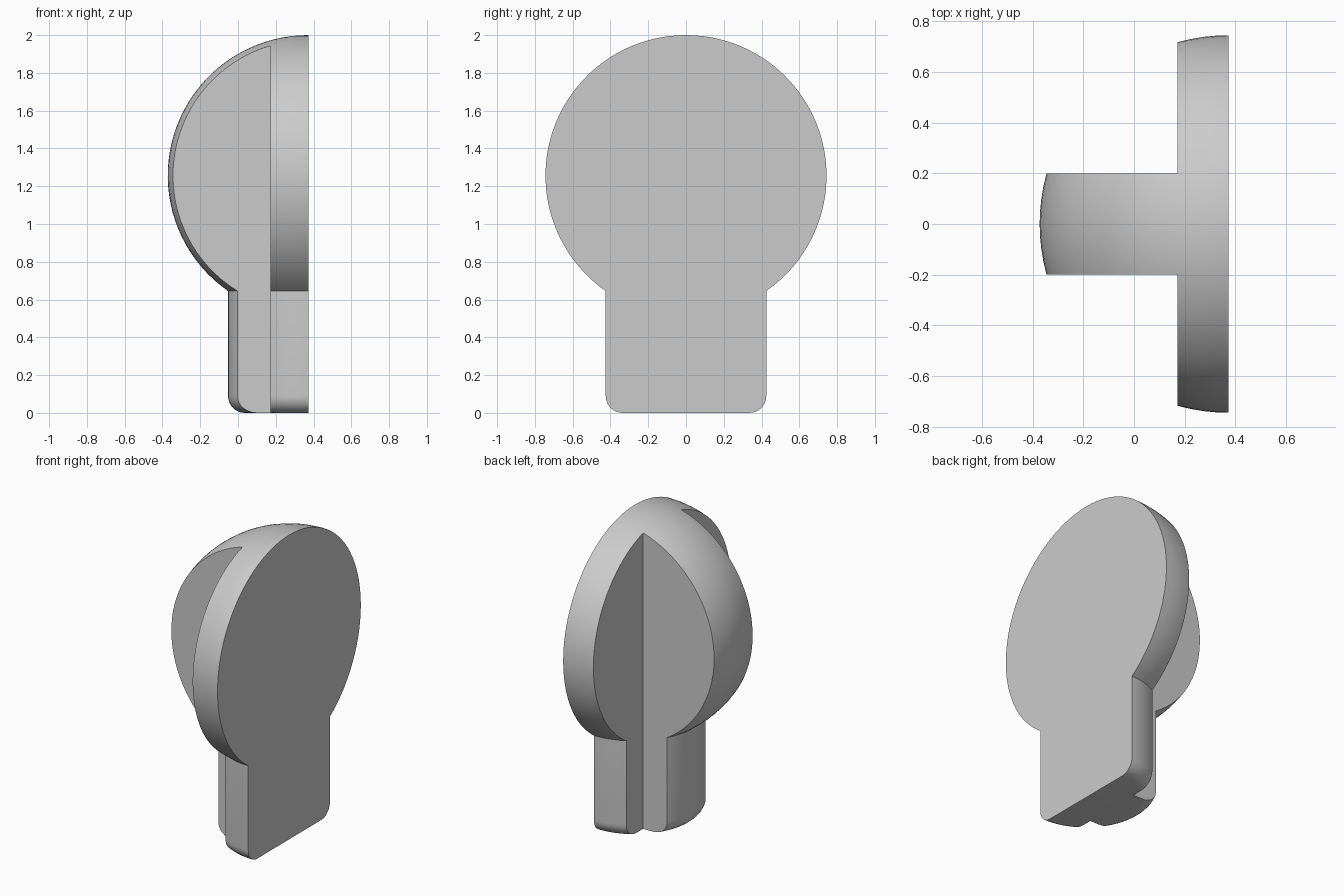
import bpy
import bmesh
from math import sin, cos, pi, sqrt, asin
from mathutils import Vector

if "Cube" in bpy.data.objects:
    bpy.data.objects.remove(bpy.data.objects["Cube"])

AXIS_X = 0.372     # flat side, holds the axis of revolution
BALL_R, BALL_Z = 0.744, 1.256
NECK_R, FILLET = 0.425, 0.09
SLAB = 0.2         # plate thickness and rib half width

grey = bpy.data.materials.new("light grey")
grey.use_nodes = True
colour = (0.6, 0.6, 0.6, 1)
grey.diffuse_color = colour
grey.node_tree.nodes["Principled BSDF"].inputs["Base Color"].default_value = colour


def make_object(name, bm):
    bmesh.ops.recalc_face_normals(bm, faces=bm.faces)
    mesh = bpy.data.meshes.new(name)
    bm.to_mesh(mesh)
    bm.free()
    obj = bpy.data.objects.new(name, mesh)
    bpy.context.collection.objects.link(obj)
    mesh.materials.append(grey)
    return obj


def arc(cr, cz, radius, start, end, steps):
    angles = [start + (end - start) * i / steps for i in range(steps + 1)]
    return [(cr + radius * cos(a), cz + radius * sin(a)) for a in angles]


# Outline from the rounded foot, up the neck and over the ball
join = -asin(sqrt(BALL_R**2 - NECK_R**2) / BALL_R)
outline = [(0, 0)]
outline += arc(NECK_R - FILLET, FILLET, FILLET, -pi / 2, 0, 8)
outline += arc(0, BALL_Z, BALL_R, join, pi / 2, 40)

# Half turned solid, closed by the flat side
bm = bmesh.new()
verts = [bm.verts.new((AXIS_X, -r, z)) for r, z in outline]
edges = [bm.edges.new(pair) for pair in zip(verts, verts[1:])]
bmesh.ops.spin(bm, geom=verts + edges, cent=(AXIS_X, 0, 0), axis=(0, 0, -1),
               angle=pi, steps=48)
bmesh.ops.remove_doubles(bm, verts=bm.verts, dist=0.0001)
bmesh.ops.holes_fill(bm, edges=[e for e in bm.edges if e.is_boundary], sides=0)
body = make_object("plate_and_rib", bm)

# T-shaped cutter: wide plate with a central rib
plate_x = AXIS_X - SLAB
tee = [(1, -1), (1, 1), (plate_x, 1), (plate_x, SLAB),
       (-1, SLAB), (-1, -SLAB), (plate_x, -SLAB), (plate_x, -1)]
bm = bmesh.new()
base = bm.faces.new([bm.verts.new((x, y, -1)) for x, y in tee])
top = bmesh.ops.extrude_face_region(bm, geom=[base])["geom"]
bmesh.ops.translate(bm, vec=Vector((0, 0, 4)),
                    verts=[v for v in top if isinstance(v, bmesh.types.BMVert)])
cutter = make_object("tee_cutter", bm)
cutter.hide_render = True

cut = body.modifiers.new("tee", 'BOOLEAN')
cut.operation = 'INTERSECT'
cut.solver = 'EXACT'
cut.object = cutter

bpy.ops.object.select_all(action='DESELECT')
body.select_set(True)
bpy.context.view_layer.objects.active = body
bpy.ops.object.modifier_apply(modifier=cut.name)
bpy.data.objects.remove(cutter)
bpy.ops.object.shade_smooth_by_angle(angle=pi / 6)
